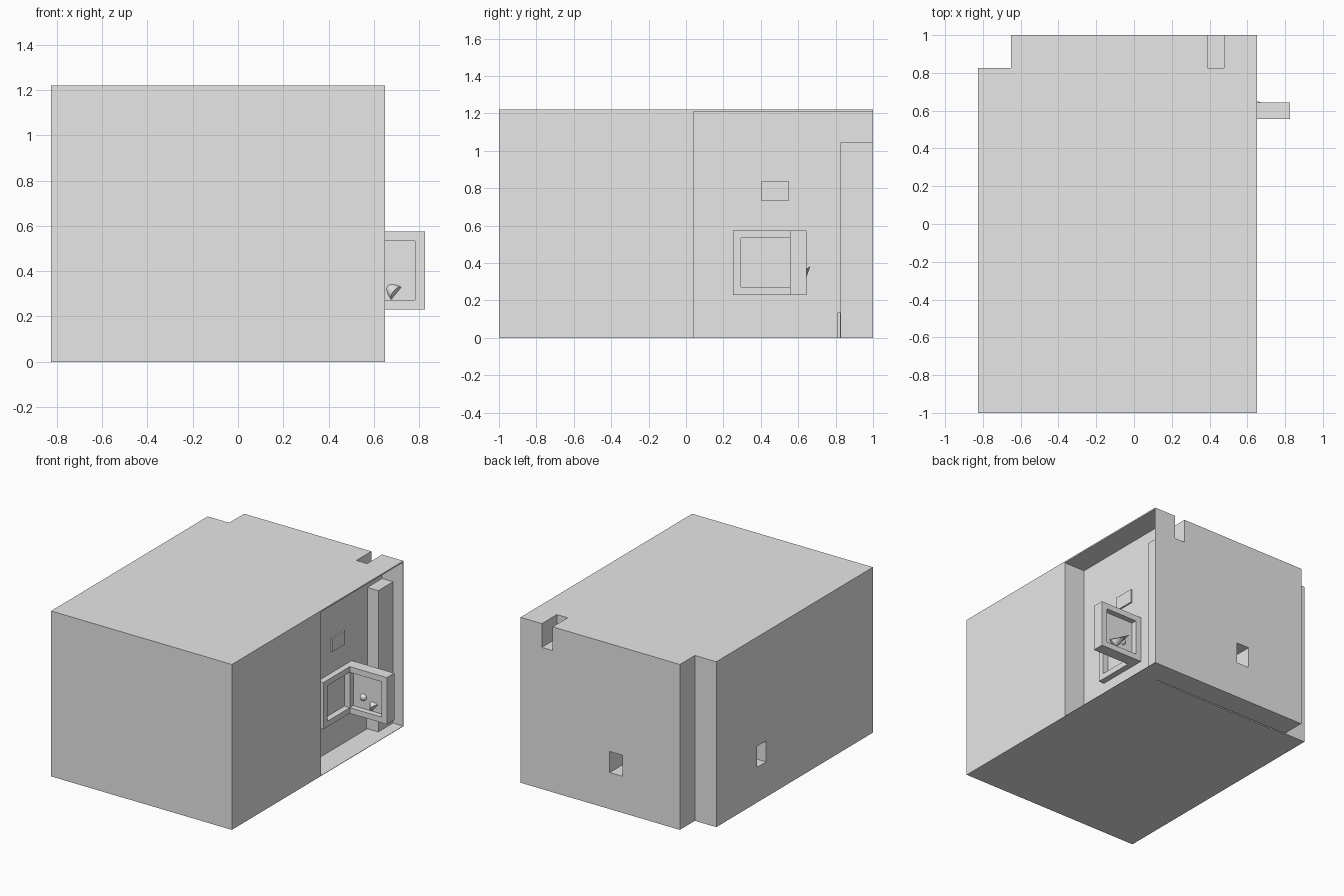
import bpy, bmesh, math
from mathutils import Vector

if "Cube" in bpy.data.objects:
    bpy.data.objects.remove(bpy.data.objects["Cube"])

grey = bpy.data.materials.new("plain grey")
grey.diffuse_color = (0.8, 0.8, 0.8, 1)
grey.use_nodes = True
grey.node_tree.nodes["Principled BSDF"].inputs["Base Color"].default_value = grey.diffuse_color


def box(name, x, y, z):
    """Axis-aligned box from (low, high) ranges."""
    bm = bmesh.new()
    bmesh.ops.create_cube(bm, size=1)
    for v in bm.verts:
        v.co = [r[0] if c < 0 else r[1] for c, r in zip(v.co, (x, y, z))]
    me = bpy.data.meshes.new(name)
    bm.to_mesh(me)
    bm.free()
    me.materials.append(grey)
    ob = bpy.data.objects.new(name, me)
    bpy.context.collection.objects.link(ob)
    return ob


def cut(target, name, x, y, z):
    """Subtract a box from the target and drop the cutter."""
    cutter = box(name, x, y, z)
    cutter.hide_render = True
    mod = target.modifiers.new(name, 'BOOLEAN')
    mod.operation, mod.solver, mod.object = 'DIFFERENCE', 'EXACT', cutter
    bpy.context.view_layer.objects.active = target
    bpy.ops.object.modifier_apply(modifier=name)
    bpy.data.objects.remove(cutter)


# Main block with its side recess, notches and window holes
body = box("main_block", (-0.825, 0.65), (-1, 1), (0, 1.22))
cut(body, "side_recess", (0.478, 0.7), (0.04, 0.997), (0.003, 1.21))
cut(body, "corner_notch", (-0.9, -0.65), (0.825, 1.1), (-0.1, 1.3))
cut(body, "top_slot", (0.388, 0.476), (0.825, 1.1), (1.045, 1.3))
cut(body, "floor_slit", (-0.65, 0.48), (0.813, 0.824), (-0.1, 0.135))
cut(body, "back_window", (-0.182, -0.078), (0.825, 1.1), (0.27, 0.425))
cut(body, "left_window", (-0.9, -0.65), (0.245, 0.35), (0.26, 0.415))

# Pillar and small plate inside the recess
box("pillar", (0.47, 0.567), (0.825, 0.998), (0.001, 1.045))
box("wall_plate", (0.47, 0.49), (0.40, 0.55), (0.735, 0.835))

# Open cabinet frame on the recess wall
frame = box("cabinet_frame", (0.47, 0.522), (0.25, 0.6), (0.23, 0.575))
cut(frame, "frame_hole", (0.4, 0.6), (0.295, 0.557), (0.272, 0.533))

# Swung-out door, sunk on both faces
door = box("cabinet_door", (0.478, 0.825), (0.557, 0.643), (0.23, 0.575))
for y in ((0.5, 0.598), (0.602, 0.7)):
    cut(door, "door_inset", (0.522, 0.782), y, (0.272, 0.533))

# Handle: ball and tapered pin through the door panel
bpy.ops.mesh.primitive_uv_sphere_add(segments=16, ring_count=10, radius=0.025,
                                     location=(0.607, 0.598, 0.357))
ball = bpy.context.object
ball.name = "handle_ball"
tip, base = Vector((0.6, 0.665, 0.383)), Vector((0.7, 0.6, 0.302))
axis = tip - base
bpy.ops.mesh.primitive_cone_add(vertices=16, radius1=0.036, depth=axis.length,
                                location=(tip + base) / 2,
                                rotation=axis.to_track_quat('Z', 'Y').to_euler())
pin = bpy.context.object
pin.name = "handle_pin"
for ob in (ball, pin):
    ob.data.materials.append(grey)
    bpy.context.view_layer.objects.active = ob
    bpy.ops.object.shade_smooth_by_angle(angle=math.radians(40))
